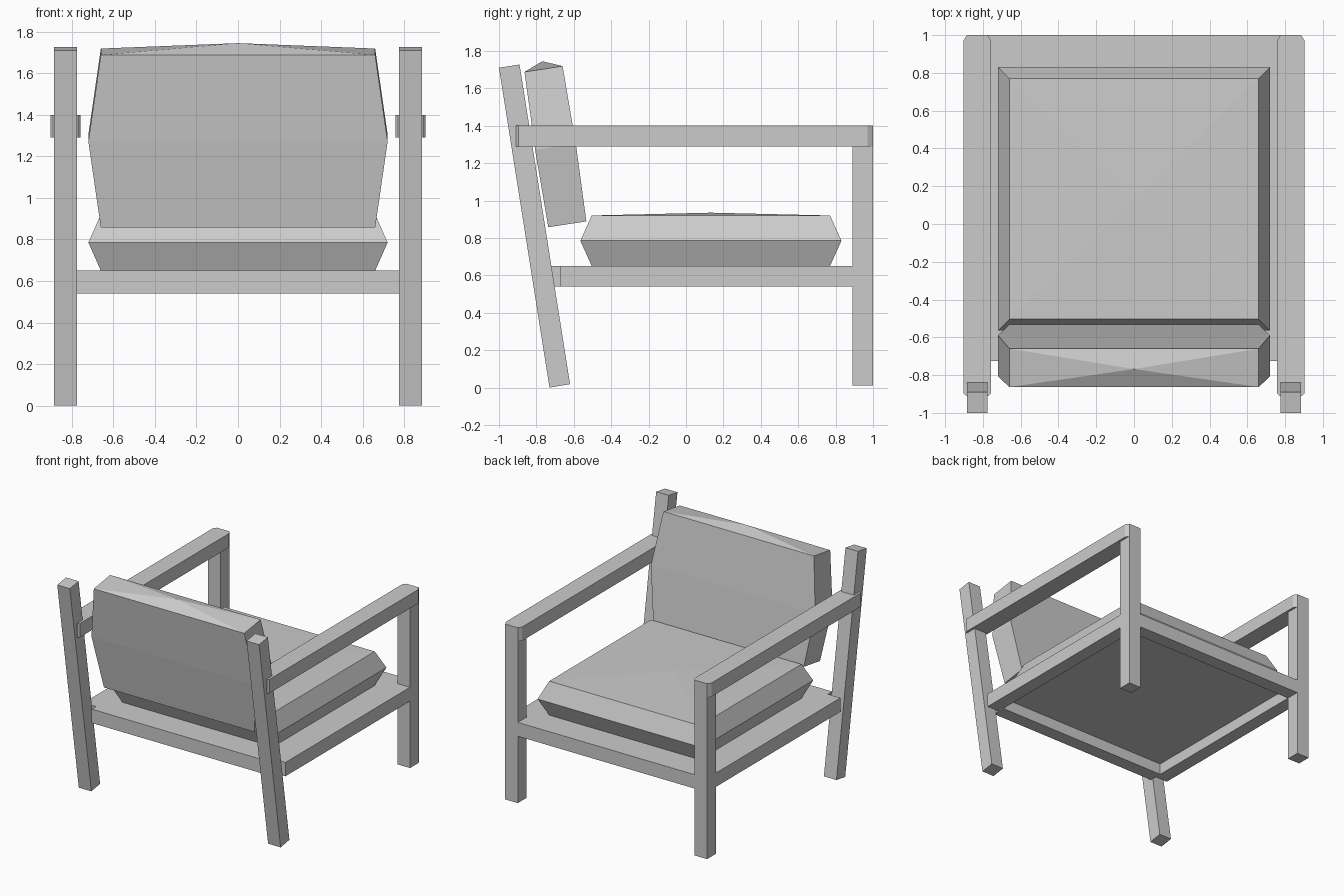
import bpy, bmesh
from math import radians
from mathutils import Matrix, Vector

if "Cube" in bpy.data.objects:
    bpy.data.objects.remove(bpy.data.objects["Cube"])

GREY = (0.6, 0.6, 0.6, 1)
grey = bpy.data.materials.new("plain grey")
grey.use_nodes = True
grey.diffuse_color = GREY
grey.node_tree.nodes["Principled BSDF"].inputs["Base Color"].default_value = GREY


def finish(name, bm, matrix=Matrix()):
    bmesh.ops.recalc_face_normals(bm, faces=bm.faces)
    mesh = bpy.data.meshes.new(name)
    bm.to_mesh(mesh)
    bm.free()
    mesh.materials.append(grey)
    obj = bpy.data.objects.new(name, mesh)
    obj.matrix_world = matrix
    bpy.context.collection.objects.link(obj)
    return obj


def prism(name, outline, push):
    """Extrude a closed 3D outline along a vector."""
    bm = bmesh.new()
    face = bm.faces.new([bm.verts.new(p) for p in outline])
    new = bmesh.ops.extrude_face_region(bm, geom=[face])["geom"]
    # keep the starting cap so that the solid stays closed
    if not face.is_valid or len(bm.faces) < len(outline) + 2:
        bm.faces.new([v for v in bm.verts if v not in new][:len(outline)])
    verts = [v for v in new if isinstance(v, bmesh.types.BMVert)]
    bmesh.ops.translate(bm, verts=verts, vec=Vector(push))
    return finish(name, bm)


def box(name, x0, x1, y0, y1, z0, z1):
    outline = [(x0, y0, z0), (x1, y0, z0), (x1, y1, z0), (x0, y1, z0)]
    return prism(name, outline, (0, 0, z1 - z0))


def cushion(name, ends, middle, height, bulge, place, tilt=0):
    """Three stacked rectangles, widest in the middle, with a peaked top."""
    bm = bmesh.new()
    rings = []
    for (hx, hy), z in ((ends, -height / 2), (middle, 0), (ends, height / 2)):
        corners = ((-hx, -hy), (hx, -hy), (hx, hy), (-hx, hy))
        rings.append([bm.verts.new((x, y, z)) for x, y in corners])
    peak = bm.verts.new((0, 0, height / 2 + bulge))
    bm.faces.new(rings[0])
    for i in range(4):
        j = (i + 1) % 4
        for low, high in zip(rings, rings[1:]):
            bm.faces.new((low[i], low[j], high[j], high[i]))
        bm.faces.new((rings[2][i], rings[2][j], peak))
    return finish(name, bm, Matrix.Translation(place) @ Matrix.Rotation(radians(tilt), 4, "X"))


# Shared measures
INNER, OUTER = 0.775, 0.885
RAIL_LOW, RAIL_TOP = 0.54, 0.65
ARM_LOW, ARM_TOP = 1.29, 1.40

# Legs, arms and side rails on both sides
for side, s in (("left", 1), ("right", -1)):
    a, b = s * INNER, s * OUTER
    box(side + "_upright_leg", a, b, 0.89, 1.0, 0.01, ARM_LOW)
    slanted = [(-0.73, 0), (-0.62, 0.018), (-0.89, 1.727), (-1.0, 1.71)]
    prism(side + "_slanted_leg", [(a, y, z) for y, z in slanted], (b - a, 0, 0))
    box(side + "_side_rail", a, b, -0.67, 0.89, RAIL_LOW, RAIL_TOP)
    arm = [(0.77, -0.91), (0.89, -0.91), (0.903, -0.895), (0.903, 0.97),
           (0.885, 1.0), (0.775, 1.0), (0.757, 0.97), (0.757, -0.895)]
    prism(side + "_armrest", [(s * x, y, ARM_LOW) for x, y in arm], (0, 0, ARM_TOP - ARM_LOW))

# Cross rails and the thin seat board
box("open_side_rail", -INNER, INNER, 0.89, 1.0, RAIL_LOW, RAIL_TOP)
box("backrest_side_rail", -INNER, INNER, -0.725, -0.615, RAIL_LOW, RAIL_TOP)
box("seat_board", -INNER, INNER, -0.615, 0.89, 0.63, RAIL_TOP)

# Cushions
cushion("seat_cushion", (0.66, 0.637), (0.72, 0.698), 0.27, 0.015, (0, 0.133, 0.785))
cushion("back_cushion", (0.66, 0.103), (0.72, 0.11), 0.84, 0.042, (0, -0.698, 1.288), 8.7)
